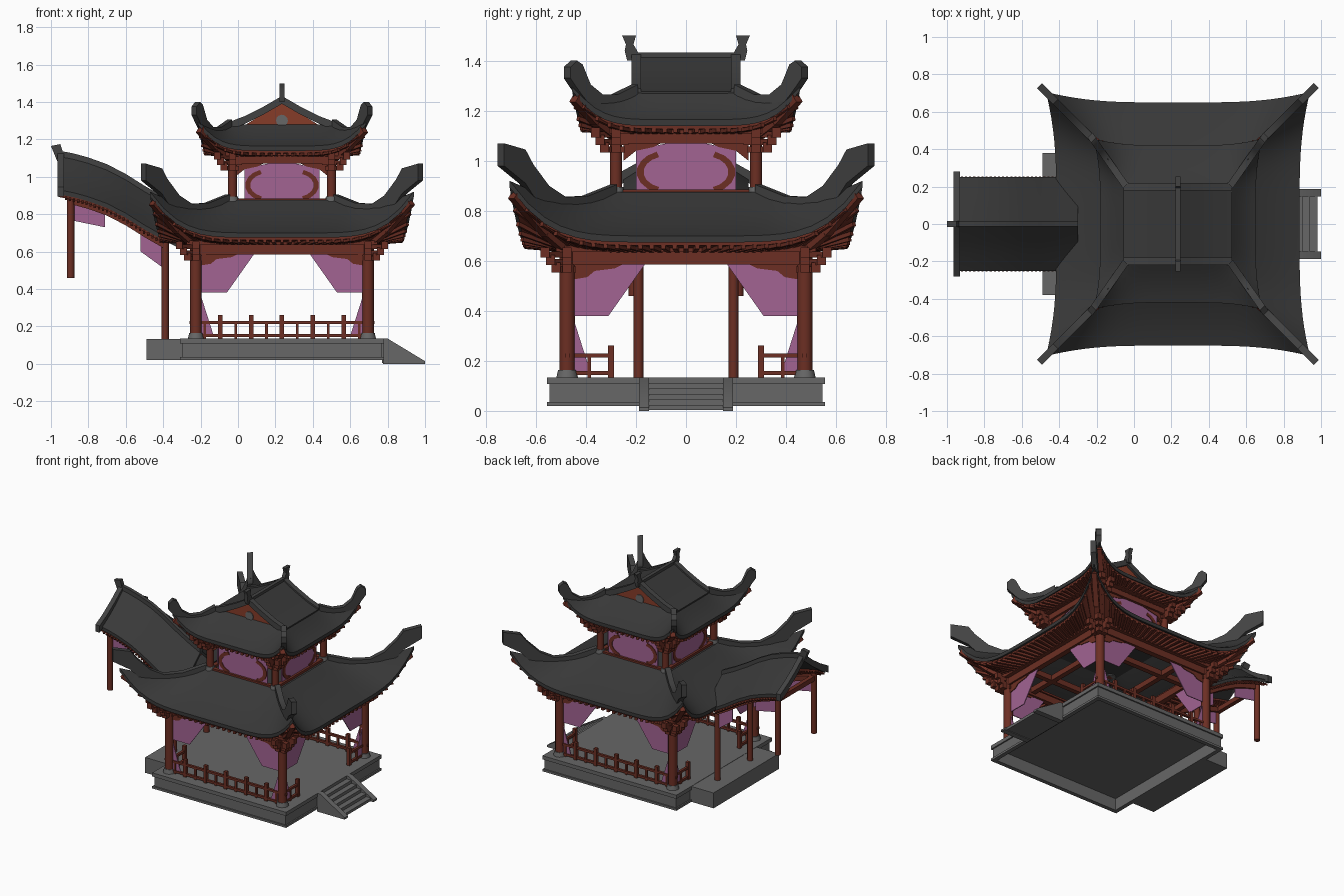
import bpy, bmesh, math
from mathutils import Vector as V, Matrix

if "Cube" in bpy.data.objects:
    bpy.data.objects.remove(bpy.data.objects["Cube"])

CX = 0.235  # x of the hall centre
def material(name, c):
    m = bpy.data.materials.new(name)
    m.diffuse_color = (*c, 1)
    m.use_nodes = True
    m.node_tree.nodes["Principled BSDF"].inputs["Base Color"].default_value = m.diffuse_color
    return m
TILE = material("dark roof tile", (0.04, 0.04, 0.04))
RIDGE = material("ridge grey", (0.055, 0.055, 0.055))
STONE = material("grey stone", (0.135, 0.135, 0.135))
WOOD = material("red brown wood", (0.15, 0.028, 0.017))
GABLE = material("orange red gable", (0.24, 0.045, 0.022))
CLOTH = material("purple cloth", (0.36, 0.125, 0.29))

parts = {}
def part(name, mat, x=CX):
    return parts.setdefault(name, (bmesh.new(), mat, x))[0]

# ---- helpers ----
def box(bm, x0, x1, y0, y1, z0, z1):
    m = Matrix.Translation(((x0+x1)/2, (y0+y1)/2, (z0+z1)/2)) @ Matrix.Diagonal((x1-x0, y1-y0, z1-z0, 1))
    bmesh.ops.create_cube(bm, size=1, matrix=m)

def cyl(bm, x, y, z0, z1, r, r2=None, n=12):
    bmesh.ops.create_cone(bm, cap_ends=True, segments=n, radius1=r, radius2=r2 or r, depth=z1-z0,
                          matrix=Matrix.Translation((x, y, (z0+z1)/2)))

def plate(bm, pts, off):
    """Polygon extruded by a vector, centred on its plane."""
    off = V(off)
    a = [bm.verts.new(V(p)-off/2) for p in pts]
    b = [bm.verts.new(V(p)+off/2) for p in pts]
    bm.faces.new(a)
    bm.faces.new(b[::-1])
    for i in range(len(a)):
        j = (i+1) % len(a)
        bm.faces.new((a[i], b[i], b[j], a[j]))

def slab(bm, rows, off):
    """Grid of points thickened by a vector."""
    off, n, m = V(off), len(rows), len(rows[0])
    g = [[[bm.verts.new(V(p)+k*off) for p in r] for r in rows] for k in (0, 1)]
    for k in (0, 1):
        for i in range(n-1):
            for j in range(m-1):
                f = (g[k][i][j], g[k][i][j+1], g[k][i+1][j+1], g[k][i+1][j])
                bm.faces.new(f if k else f[::-1])
    rim = [(0, j) for j in range(m)] + [(i, m-1) for i in range(1, n)] + \
          [(n-1, j) for j in range(m-2, -1, -1)] + [(i, 0) for i in range(n-2, 0, -1)]
    for (i, j), (k, l) in zip(rim, rim[1:]+rim[:1]):
        bm.faces.new((g[0][i][j], g[0][k][l], g[1][k][l], g[1][i][j]))

def bar(bm, p, q, w, h):
    p, q = V(p), V(q)
    s = (q-p).cross(V((0, 0, 1))).normalized()
    u = s.cross(q-p).normalized()*h/2
    plate(bm, [p-u, q-u, q+u, p+u], s*w)

def side(s, a, b, z):
    """Point at a along and b out from side s: front, right, back, left."""
    return V(((a, -b, z), (b, a, z), (-a, b, z), (-b, -a, z))[s])

def frame(bm, hx, hy, z0, z1, w):
    for s in (-1, 1):
        box(bm, -hx-w/2, hx+w/2, s*hy-w/2, s*hy+w/2, z0, z1)
        box(bm, s*hx-w/2, s*hx+w/2, -hy, hy, z0, z1)

def roof_pt(spec, s, u, v):
    e0, e1, z0, z1, flare, rise = spec   # eave and top half sizes (x, y)
    hx, hy = (e0[i]+(e1[i]-e0[i])*v for i in (0, 1))
    f = flare*abs(u)**4*(1-v)**2
    z = z0+(z1-z0)*(0.6*v+0.4*v*v)+rise*abs(u)**6*(1-v)**1.5
    a, b = (hx, hy) if s % 2 == 0 else (hy, hx)
    return side(s, u*(a+f), b+f, z)

def hip(bm, spec, t):
    for s in range(4):
        slab(bm, [[roof_pt(spec, s, i/12, j/6) for i in range(-12, 13)] for j in range(7)], (0, 0, -t))

def eaves(name, roof, soffit, ridge, top, tip, n):
    """Tiled roof, wooden soffit with rafters, and four upturned corner ridges."""
    hip(part(name+"_roof", TILE), roof, 0.026)
    hip(part(name+"_soffit", WOOD), soffit, 0.014)
    for s in range(4):
        for i in range(n):
            u = -0.93+1.86*i/(n-1)
            d = V((0, 0, 0.02))
            bar(part(name+"_rafters", WOOD), roof_pt(soffit, s, u, -0.03)-d, roof_pt(soffit, s, u, 0.95)-d, 0.018, 0.016)
    for sx in (-1, 1):
        for sy in (-1, 1):
            w = V((sx, -sy, 0)).normalized()*0.038
            at = lambda k, z: V((sx*(top[0]+k*(tip[0]-top[0])), sy*(top[1]+k*(tip[1]-top[1])), z))-w/2
            slab(part(name+"_corner_ridges", RIDGE), [[at(k, a) for k, a, b in ridge], [at(k, b) for k, a, b in ridge]], w)
            s = 0 if sy < 0 else 2
            u = sx if sy < 0 else -sx
            d = V((0, 0, 0.03))
            bar(part(name+"_corner_beams", WOOD), roof_pt(soffit, s, u, 0)-d, roof_pt(soffit, s, u, .5)-d, 0.035, 0.04)
            bar(part(name+"_corner_beams", WOOD), roof_pt(soffit, s, u, .5)-d, roof_pt(soffit, s, u, 1)-d, 0.035, 0.04)

def brackets(bm, hx, hy, z, step):
    for sx in (-1, 1):
        for sy in (-1, 1):
            for k in range(3):
                l, zz = 0.045+step*k, z+0.03*k
                c = V((sx*hx, sy*hy, zz))
                for d in (V((sx, 0, 0)), V((0, sy, 0)), V((sx, sy, 0))):
                    bar(bm, c-d*l*0.8, c+d*l, 0.03, 0.024)
                    e = c+d*l
                    box(bm, e.x-.018, e.x+.018, e.y-.018, e.y+.018, zz-.012, zz+.028)

# ---- stone base and stairs ----
st = part("platform", STONE)
box(st, -.545, .545, -.555, .555, .108, .135)
frame(st, .525, .535, .02, .11, .02)
frame(st, .53, .54, .02, .036, .03)
box(st, -.725, -.53, -.38, .38, .02, .133)
ss = part("stairs", STONE, 0)
for i in range(5):
    box(ss, .77, .98-.04*i, -.15, .15, .005, .025+.022*i)
for s in (-1, 1):
    plate(ss, [(.775, s*.168, .135), (.775, s*.168, 0), (1, s*.168, 0), (1, s*.168, .014), (.80, s*.168, .135)], (0, .04, 0))

# ---- lower storey ----
HX, HY = .46, .475
for sx in (-1, 1):
    for sy in (-1, 1):
        cyl(part("columns", WOOD), sx*HX, sy*HY, .13, .66, .031)
        cyl(part("column_bases", STONE), sx*HX, sy*HY, .13, .165, .044, .036)
        cyl(part("upper_columns", WOOD), sx*.265, sy*.28, .84, 1.13, .024)
        cyl(part("upper_column_bases", STONE), sx*.265, sy*.28, .84, .895, .038, .03)
be = part("beams", WOOD)
frame(be, HX, HY, .585, .635, .04)
frame(be, .49, .50, .635, .66, .04)
for c in (-.26, .26):
    box(be, c-.018, c+.018, -HY, HY, .60, .64)
    box(be, -HX, HX, c-.018, c+.018, .60, .64)
brackets(part("brackets", WOOD), HX, HY, .565, .022)

# railings: full on front and back, short ends on the open sides
ra = part("railings", WOOD)
def rail(p, q, n, ends):
    p, q = V(p), V(q)
    for z in (.152, .222):
        bar(ra, p+V((0, 0, z)), q+V((0, 0, z)), .018, .016)
    for i in range(1, 2*n):
        c = p+(q-p)*i/(2*n)
        w, t = (.007, .22) if i % 2 else (.012, .262)
        box(ra, c.x-w, c.x+w, c.y-w, c.y+w, .13, t)
    if ends:
        box(ra, q.x-.012, q.x+.012, q.y-.012, q.y+.012, .13, .262)
for s in (-1, 1):
    rail((-.495, s*HY, 0), (.495, s*HY, 0), 6, False)
    for t in (-1, 1):
        rail((s*HX, t*HY, 0), (s*HX, t*.30, 0), 1, True)

# curtains and carved corner pieces on every side
for s in range(4):
    e, b = (HX, HY) if s % 2 == 0 else (HY, HX)
    n = side(s, 0, 1, 0)
    for t in (-1, 1):
        P = lambda pts, o: [side(s, t*(e-a), b+o, z) for a, z in pts]
        cu = part("curtains", CLOTH)
        plate(cu, P([(.02, .585), (.31, .585), (.165, .38), (.02, .38)], 0), n*.006)
        plate(cu, P([(.02, .385), (.095, .15), (.02, .15)], 0), n*.006)
        plate(part("carved_corners", WOOD), P([(.02, .59), (.23, .59), (.19, .57), (.11, .56), (.08, .535), (.02, .525)], 0), n*.016)

eaves("lower", ((.65, .65), (.30, .30), .70, .875, .055, .22), ((.635, .635), (.46, .46), .675, .66, .055, .22),
      [(0, .83, .905), (.25, .775, .86), (.45, .765, .855), (.6, .80, .90), (.74, .86, .985), (.81, .91, 1.045), (1, .98, 1.07)],
      (.29, .29), (.74, .74), 27)
box(part("upper_floor", TILE), -.31, .31, -.31, .31, .845, .868)

# ---- upper storey ----
ub = part("upper_beams", WOOD)
frame(ub, .265, .28, 1.07, 1.115, .035)
frame(ub, .30, .315, 1.11, 1.14, .04)
frame(ub, .265, .28, .865, .885, .03)
brackets(part("upper_brackets", WOOD), .265, .28, 1.045, .018)
for s in range(4):
    b = .275 if s % 2 == 0 else .26
    n = side(s, 0, 1, 0)
    plate(part("upper_panels", CLOTH), [side(s, a, b, z) for a, z in
          [(-.2, .87), (.2, .87), (.2, 1.04), (.1, 1.065), (0, 1.085), (-.1, 1.065), (-.2, 1.04)]], n*.008)
    for t in (-1, 1):
        arc = [math.radians(d) for d in range(-70, 71, 20)]
        rows = [[side(s, t*(.075+r*math.cos(d)), b-.008, .955+(r-.02)*.85*math.sin(d)) for d in arc] for r in (.095, .122)]
        slab(part("panel_scrolls", WOOD), rows, n*.016)
        plate(part("panel_scrolls", WOOD), [side(s, t*a, b, z) for a, z in
              [(.25, 1.08), (.08, 1.08), (.13, 1.055), (.2, 1.04), (.25, 1.0)]], n*.016)

eaves("upper", ((.415, .42), (.28, .20), 1.165, 1.28, .035, .14), ((.405, .41), (.28, .29), 1.142, 1.135, .035, .14),
      [(0, 1.24, 1.305), (.3, 1.195, 1.265), (.52, 1.19, 1.265), (.7, 1.22, 1.305), (.82, 1.26, 1.385), (.90, 1.29, 1.40), (1, 1.33, 1.375)],
      (.28, .205), (.47, .475), 19)

# gabled top with bargeboards, ridge and ridge-end ornaments
curve = [(0, 1.42), (.1, 1.362), (.2, 1.312), (.29, 1.278)]
for s in (-1, 1):
    slab(part("gable_roof", TILE), [[(s*x, y, z) for x, z in curve] for y in (-.205, .205)], (0, 0, -.025))
    for t in (-1, 1):
        slab(part("bargeboards", RIDGE), [[(s*x, t*y, z+.012) for x, z in curve] for y in (.18, .218)], (0, 0, -.042))
    plate(part("gable_walls", GABLE), [(-.22, s*.195, 1.262), (.22, s*.195, 1.262), (0, s*.195, 1.40)], (0, .01, 0))
    plate(part("gable_discs", STONE), [(.032*math.cos(a*math.pi/6), s*.202, 1.30+.032*math.sin(a*math.pi/6)) for a in range(12)], (0, .008, 0))
    plate(part("ridge_ornaments", RIDGE), [(0, s*y, z) for y, z in
          [(.18, 1.40), (.235, 1.40), (.245, 1.44), (.24, 1.465), (.255, 1.50), (.20, 1.50), (.21, 1.465), (.195, 1.44)]], (.026, 0, 0))
box(part("main_ridge", RIDGE), -.013, .013, -.215, .215, 1.39, 1.432)

# ---- curved side corridor ----
path = [(-.96, .93), (-.88, .915), (-.8, .893), (-.7, .857), (-.6, .805), (-.5, .742), (-.4, .685), (-.3, .635)]
def at_path(x):
    for (a, p), (b, q) in zip(path, path[1:]):
        if x <= b:
            return p+(q-p)*(x-a)/(b-a)
    return path[-1][1]
section = [(.25, 0), (.17, .05), (.09, .11), (0, .19)]
for s in (-1, 1):
    slab(part("corridor_roof", TILE, 0), [[(x, s*y, z+h) for y, h in section] for x, z in path], (0, 0, -.024))
    slab(part("corridor_soffit", WOOD, 0), [[(x, s*y*.97, z+h-.024) for y, h in section[:2]] for x, z in path[:-1]], (0, 0, -.014))
    slab(part("corridor_end_board", RIDGE, 0), [[(x, s*y*1.12, .945+h) for y, h in section] for x in (-.965, -.93)], (0, 0, -.05))
    for i in range(24):
        x = -.92+i*.022
        z = at_path(x)-.042
        bar(part("corridor_rafters", WOOD, 0), (x, s*.25, z), (x, s*.17, z+.05), .011, .014)
    cb = part("corridor_frame", WOOD, 0)
    slab(cb, [[(x, s*y, z-.03) for x, z in path[1:-1]] for y in (.18, .215)], (0, 0, -.035))
    cyl(cb, -.895, s*.21, .46, .92, .02)
    cyl(cb, -.39, s*.19, .13, .68, .02)
    cc = part("corridor_curtains", CLOTH, 0)
    plate(cc, [(-.88, s*.2, .86), (-.71, s*.2, .80), (-.71, s*.2, .73), (-.88, s*.2, .765)], (0, .006, 0))
    plate(cc, [(-.41, s*.2, .65), (-.52, s*.2, .71), (-.52, s*.2, .60), (-.41, s*.2, .52)], (0, .006, 0))
box(cb, -.91, -.88, -.21, .21, .85, .885)
box(cb, -.405, -.375, -.19, .19, .60, .635)
slab(part("corridor_ridge", RIDGE, 0), [[(x, -.013, z+h) for x, z in path] for h in (.165, .21)], (0, .026, 0))
plate(part("corridor_ridge", RIDGE, 0), [(-.93, 0, 1.08), (-.965, 0, 1.08), (-1, 0, 1.165), (-.95, 0, 1.175), (-.935, 0, 1.13)], (0, .03, 0))

# ---- turn the parts into objects ----
for name, (bm, mat, x) in parts.items():
    bmesh.ops.recalc_face_normals(bm, faces=bm.faces)
    me = bpy.data.meshes.new(name)
    bm.to_mesh(me)
    bm.free()
    me.materials.append(mat)
    ob = bpy.data.objects.new(name, me)
    ob.location.x = x
    bpy.context.collection.objects.link(ob)
    ob.select_set(True)
    bpy.context.view_layer.objects.active = ob
bpy.ops.object.shade_smooth_by_angle(angle=math.radians(35))
